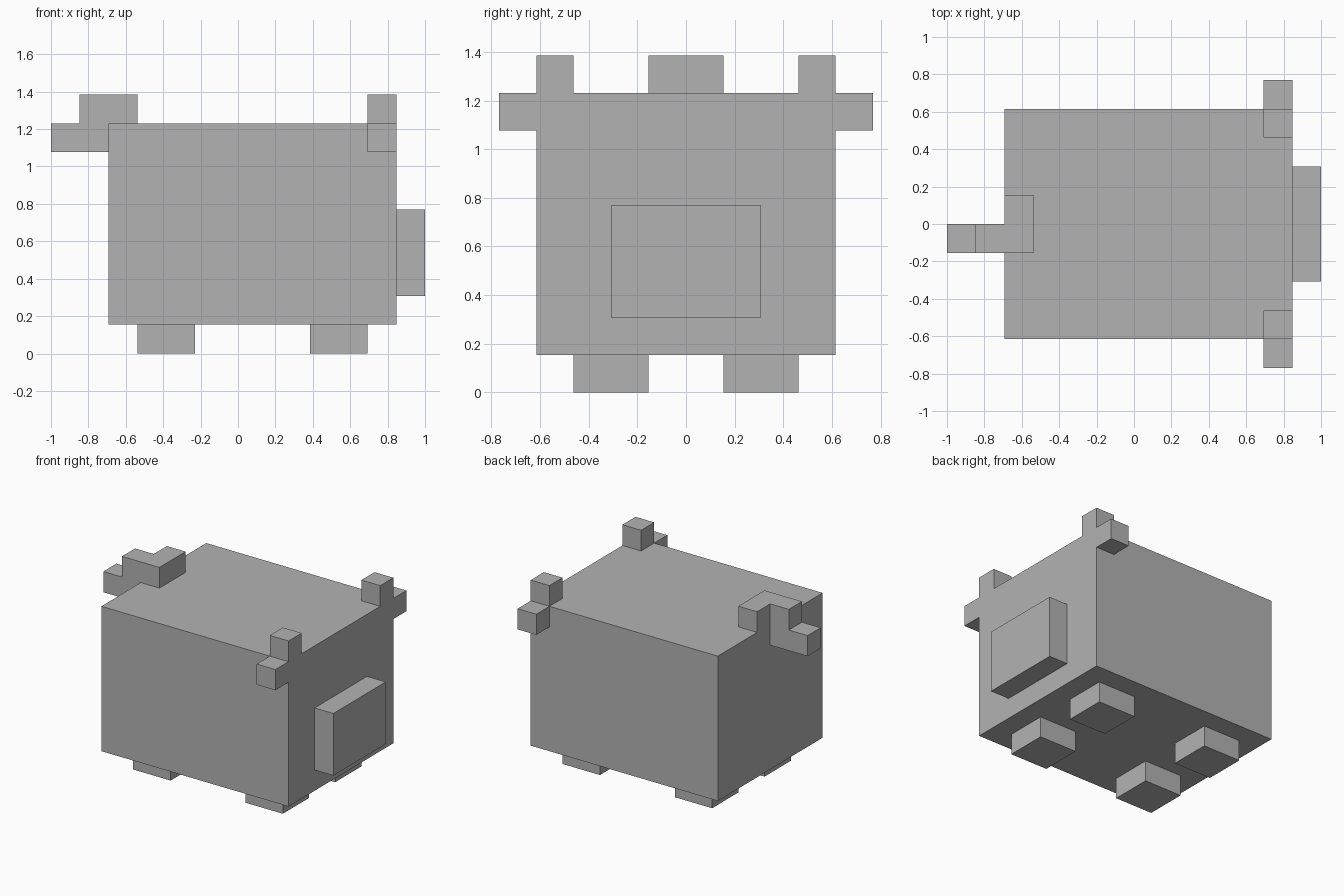
import bpy
import bmesh
from mathutils import Vector

# Remove the default cube only
cube = bpy.data.objects.get("Cube")
if cube:
    bpy.data.objects.remove(cube, do_unlink=True)

U = 2 / 13  # one block of the model's grid

# Single flat colour
grey = bpy.data.materials.new("plain_grey")
grey.use_nodes = True
colour = (0.45, 0.45, 0.45, 1)
grey.diffuse_color = colour
grey.node_tree.nodes["Principled BSDF"].inputs["Base Color"].default_value = colour


def block(name, low, high):
    """Box between two corners given in grid blocks."""
    low, high = Vector(low) * U, Vector(high) * U
    bm = bmesh.new()
    bmesh.ops.create_cube(bm, size=1)
    bmesh.ops.scale(bm, vec=high - low, verts=bm.verts)
    mesh = bpy.data.meshes.new(name)
    bm.to_mesh(mesh)
    bm.free()
    mesh.materials.append(grey)
    obj = bpy.data.objects.new(name, mesh)
    obj.location = (low + high) / 2
    bpy.context.collection.objects.link(obj)
    return obj


def block_pair(name, low, high):
    """Matching boxes on both sides of the y = 0 plane."""
    block(name + "_far", low, high)
    block(name + "_near", (low[0], -high[1], low[2]), (high[0], -low[1], high[2]))


# Body and snout
block("body", (-4.5, -4, 1), (5.5, 4, 8))
block("snout", (5.5, -2, 2), (6.5, 2, 5))

# Feet
block_pair("snout_end_foot", (2.5, 1, 0), (4.5, 3, 1))
block_pair("tail_end_foot", (-3.5, 1, 0), (-1.5, 3, 1))

# Ears: one block on top of the body, one stepping off its side
block_pair("ear_top", (4.5, 3, 8), (5.5, 4, 9))
block_pair("ear_side", (4.5, 4, 7), (5.5, 5, 8))

# Curled tail
block("tail_base", (-4.5, -1, 8), (-3.5, 1, 9))
block("tail_bend", (-5.5, -1, 7), (-4.5, 0, 9))
block("tail_tip", (-6.5, -1, 7), (-5.5, 0, 8))
